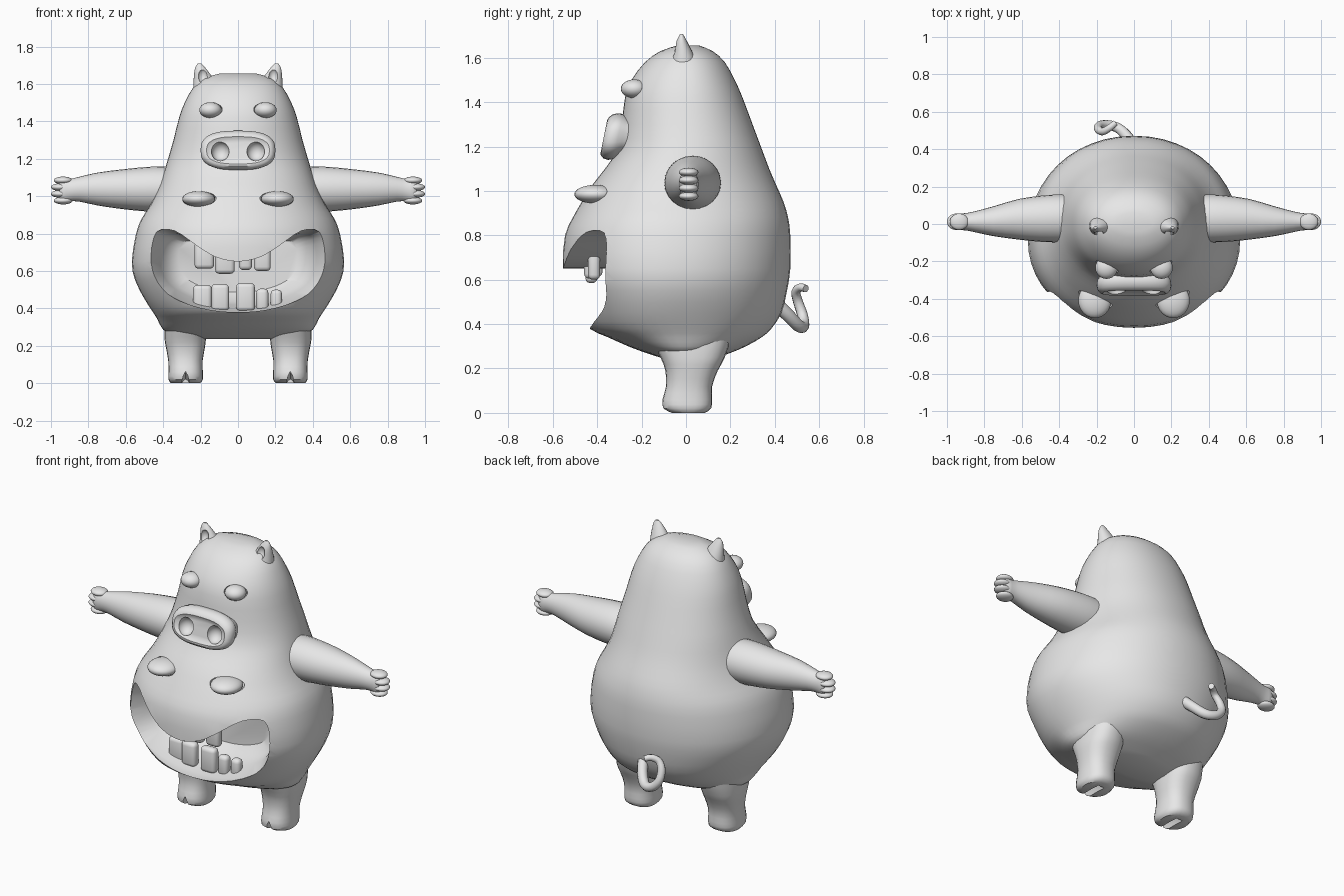
import bpy, bmesh, math
from mathutils import Vector, Matrix
from mathutils.bvhtree import BVHTree

if "Cube" in bpy.data.objects:
    bpy.data.objects.remove(bpy.data.objects["Cube"])

grey = bpy.data.materials.new("plain_grey")
grey.diffuse_color = (0.8, 0.8, 0.8, 1)
grey.use_nodes = True
grey.node_tree.nodes["Principled BSDF"].inputs["Base Color"].default_value = grey.diffuse_color
parts = []


def finish(name, bm, cutter=False):
    bmesh.ops.recalc_face_normals(bm, faces=bm.faces[:])
    me = bpy.data.meshes.new(name)
    bm.to_mesh(me)
    bm.free()
    ob = bpy.data.objects.new(name, me)
    bpy.context.collection.objects.link(ob)
    if cutter:
        ob.hide_render = True
    else:
        me.materials.append(grey)
        parts.append(ob)
    return ob


def select(ob):
    bpy.ops.object.select_all(action='DESELECT')
    ob.select_set(True)
    bpy.context.view_layer.objects.active = ob


def cut(ob, cutter):
    m = ob.modifiers.new("cut", 'BOOLEAN')
    m.operation, m.solver, m.object = 'DIFFERENCE', 'EXACT', cutter
    select(ob)
    bpy.ops.object.modifier_apply(modifier=m.name)
    bpy.data.objects.remove(cutter)


def smooth(pts, k, closed=False):
    """Catmull-Rom through tuples of any length."""
    n, out = len(pts), []
    get = (lambda i: pts[i % n]) if closed else (lambda i: pts[max(0, min(n - 1, i))])
    for i in range(n if closed else n - 1):
        for j in range(k):
            t = j / k
            out.append(tuple(0.5 * (2 * b + (c - a) * t + (2 * a - 5 * b + 4 * c - d) * t * t
                                    + (3 * b - a - 3 * c + d) * t ** 3)
                             for a, b, c, d in zip(get(i - 1), get(i), get(i + 1), get(i + 2))))
    return out if closed else out + [tuple(pts[-1])]


def loft(rings):
    bm = bmesh.new()
    vs = [[bm.verts.new(p) for p in r] for r in rings]
    n = len(vs[0])
    for a, b in zip(vs, vs[1:]):
        for i in range(n):
            bm.faces.new((a[i], a[(i + 1) % n], b[(i + 1) % n], b[i]))
    bm.faces.new(vs[0])
    bm.faces.new(vs[-1])
    return bm


def circle(n, power=2.0):
    out = []
    for i in range(n):
        a = 2 * math.pi * i / n
        out.append(tuple(math.copysign(abs(v) ** (2 / power), v) for v in (math.cos(a), math.sin(a))))
    return out


def ellipsoid(name, loc, radii, rot=None, cutter=False):
    bm = bmesh.new()
    mat = Matrix.Translation(loc) @ (rot or Matrix()) @ Matrix.Diagonal((*radii, 1))
    bmesh.ops.create_uvsphere(bm, u_segments=24, v_segments=14, radius=1, matrix=mat)
    return finish(name, bm, cutter)


# Body: height, half width, front depth, back depth
profile = [(.235, .20, -.07, .10), (.27, .37, -.18, .20), (.30, .41, -.26, .27), (.34, .43, -.35, .34),
           (.38, .455, -.435, .385), (.45, .50, -.475, .43), (.55, .55, -.52, .455), (.65, .568, -.555, .47),
           (.80, .545, -.545, .47), (.88, .515, -.51, .46), (.95, .47, -.47, .44), (1.03, .43, -.42, .405),
           (1.10, .405, -.365, .375), (1.18, .38, -.315, .345), (1.30, .345, -.29, .30),
           (1.42, .315, -.275, .255), (1.50, .285, -.245, .22), (1.58, .24, -.185, .175),
           (1.63, .18, -.115, .12), (1.655, .10, -.04, .06)]
rings = []
for z, w, f, b in smooth(profile, 2):
    mid = -.08 * max(0, min(1, (z - .235) / .2, (1.2 - z) / .3))
    rings.append([(c * w, mid + s * (b - mid if s > 0 else mid - f), z) for c, s in circle(48, 2.1)])
bm = loft(rings)
skin = BVHTree.FromBMesh(bm)
body = finish("body", bm)

# Mouth cavity, with the opening narrowing behind the lip
half = [(0, .65), (.12, .675), (.22, .735), (.34, .815), (.435, .81), (.468, .72), (.46, .60),
        (.41, .505), (.30, .435), (.15, .392), (0, .38)]
outline = smooth(half + [(-x, z) for x, z in half[-2:0:-1]], 3, True)
layers = [(-.8, 1, 1), (-.37, 1, 1), (-.27, .89, .86), (-.19, .83, .8), (-.14, .68, .62)]
cut(body, finish("mouth_cutter", loft(
    [[(x * sx, y, .66 + (z - .66) * sz) for x, z in outline] for y, sx, sz in layers]), True))


# Teeth
def tooth(name, x, y, z0, z1, w):
    bm = bmesh.new()
    bmesh.ops.create_cube(bm, size=1, matrix=Matrix.Translation((x, y, (z0 + z1) / 2))
                          @ Matrix.Diagonal((w, .055, z1 - z0, 1)))
    bmesh.ops.bevel(bm, geom=bm.edges[:], offset=.022, segments=3, profile=.5, affect='EDGES')
    finish(name, bm)


for x, top, w in [(-.19, .525, .10), (-.095, .53, .095), (.04, .535, .10), (.13, .505, .065), (.205, .50, .06)]:
    tooth("lower_tooth", x, -.335 + abs(x) * .15, .385, top, w)
for x, low, w in [(-.18, .612, .105), (-.07, .585, .105), (.04, .605, .07), (.13, .60, .09)]:
    tooth("upper_tooth", x, -.44 + abs(x) * .2, low, .76, w)

# Eyes set in sunken sockets
for side, s in (("left", -1), ("right", 1)):
    for row, x, z, rx, rz in (("upper", .147, 1.46, .060, .060), ("lower", .21, .985, .088, .095)):
        hit, normal, _, _ = skin.ray_cast(Vector((s * x, -2, z)), Vector((0, 1, 0)))
        if normal.y > 0:
            normal = -normal
        rot = normal.to_track_quat('Z', 'Y').to_matrix().to_4x4()
        cut(body, ellipsoid("socket_cutter", hit, (rx * 1.1, rz * 1.1, .04), rot, True))
        ellipsoid(f"{side}_{row}_eye", hit - normal * .012, (rx, rz, .042), rot)

# Snout with a dished face and two nostrils
rings = []
for y, d in [(-.2, .03), (-.285, .015), (-.305, .003), (-.33, 0), (-.352, .006), (-.367, .02),
             (-.37, .032), (-.362, .045), (-.358, .06)]:
    rings.append([(c * (.2 - d), y + s * (.105 - d) * .2, 1.245 + s * (.105 - d)) for c, s in circle(40, 2.7)])
snout = finish("snout", loft(rings))
for s in (-1, 1):
    cut(snout, ellipsoid("nostril_cutter", (s * .095, -.365, 1.24), (.048, .05, .052), None, True))

for side, s in (("left", -1), ("right", 1)):
    # Ear: height, centre x, centre y, radii, hollowed at the front
    rows = smooth([(1.55, .175, -.01, .065, .07), (1.61, .18, -.012, .058, .048), (1.66, .194, -.018, .040, .030),
                   (1.69, .203, -.02, .025, .016), (1.708, .206, -.02, .010, .006)], 2)
    ear = finish(f"{side}_ear", loft([[(s * (cx + c * rx), cy + d * ry, z) for c, d in circle(20)]
                                      for z, cx, cy, rx, ry in rows]))
    cut(ear, ellipsoid("ear_cutter", (s * .188, -.065, 1.645), (.028, .035, .042), None, True))

    # Arm: x, centre y, centre z, radii
    rows = smooth([(.28, .03, 1.035, .125, .115), (.40, .03, 1.037, .128, .122), (.50, .028, 1.037, .123, .118),
                   (.62, .025, 1.037, .108, .106), (.75, .015, 1.038, .080, .088), (.85, .012, 1.037, .056, .066),
                   (.90, .012, 1.032, .046, .060), (.935, .012, 1.03, .044, .066), (.955, .012, 1.03, .034, .058)], 2)
    finish(f"{side}_arm", loft([[(s * x, cy + c * ry, cz + d * rz) for c, d in circle(24)]
                                for x, cy, cz, ry, rz in rows]))
    for i, reach in enumerate((.985, 1.0, 1.0, .985)):
        ellipsoid(f"{side}_finger", (s * (reach - .05), .012, .976 + .036 * i), (.05, .044, .0205))

    # Leg: height, centre x, centre y, radii
    rows = smooth([(0, .28, .01, .078, .075), (.02, .28, .005, .092, .108), (.06, .28, .006, .092, .112),
                   (.12, .281, .014, .092, .104), (.19, .281, .025, .104, .118), (.25, .282, .03, .112, .145),
                   (.36, .275, .02, .115, .19)], 2)
    leg = finish(f"{side}_leg", loft([[(s * (cx + c * rx), cy + d * ry, z) for c, d in circle(24, 2.4)]
                                      for z, cx, cy, rx, ry in rows]))
    wedge = [(-.028, -.03), (.028, -.03), (.012, .04), (0, .062), (-.012, .04)]
    cut(leg, finish("hoof_cutter", loft([[(s * .28 + x, y, z * k) for x, z in wedge]
                                         for y, k in ((-.2, 1.1), (0, .9), (.05, .35))]), True))

# Curly tail
path = smooth([(0, .40, .50), (-.03, .46, .44), (-.08, .51, .39), (-.14, .53, .395), (-.185, .525, .44),
               (-.19, .505, .50), (-.165, .495, .545), (-.13, .515, .565), (-.10, .54, .56)], 4)
cu = bpy.data.curves.new("tail", 'CURVE')
cu.dimensions, cu.bevel_depth, cu.bevel_resolution, cu.use_fill_caps = '3D', .03, 3, True
sp = cu.splines.new('POLY')
sp.points.add(len(path) - 1)
for i, (p, q) in enumerate(zip(sp.points, path)):
    p.co = (*q, 1)
    p.radius = 1.05 - .5 * i / len(path)
tail = bpy.data.objects.new("tail", cu)
bpy.context.collection.objects.link(tail)
select(tail)
bpy.ops.object.convert(target='MESH')
tail = bpy.context.view_layer.objects.active
tail.data.materials.clear()
tail.data.materials.append(grey)
parts.append(tail)

# Smooth shading with sharp rims
for ob in parts:
    select(ob)
    bpy.ops.object.shade_smooth_by_angle(angle=math.radians(38))
